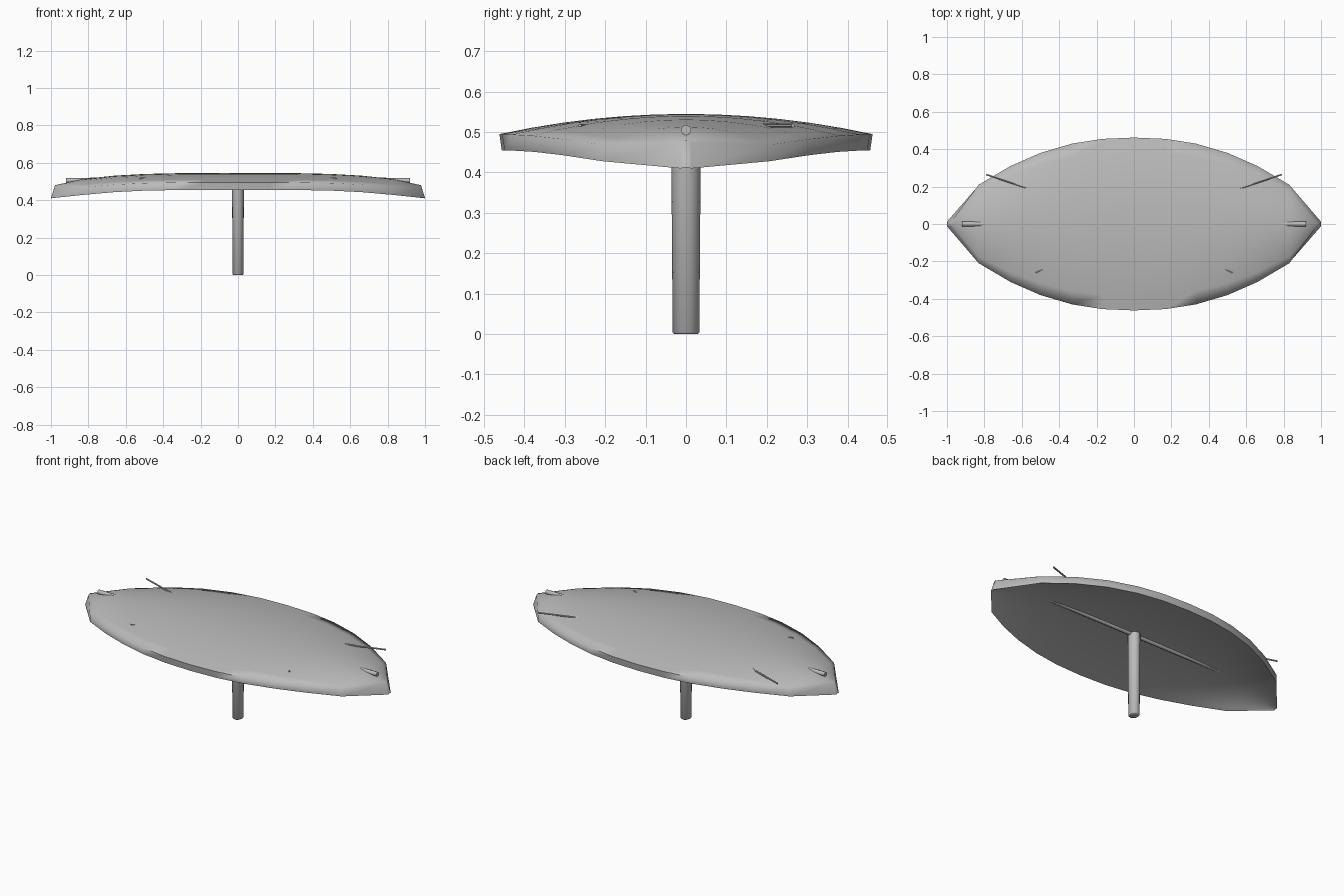
import bpy, bmesh, math
from mathutils import Vector

cube = bpy.data.objects.get("Cube")
if cube:
    bpy.data.objects.remove(cube, do_unlink=True)

grey = bpy.data.materials.new("plain_grey")
grey.use_nodes = True
grey.diffuse_color = (0.5, 0.5, 0.5, 1)
grey.node_tree.nodes["Principled BSDF"].inputs["Base Color"].default_value = grey.diffuse_color


def finish(name, bm, angle):
    bmesh.ops.recalc_face_normals(bm, faces=bm.faces[:])
    mesh = bpy.data.meshes.new(name)
    bm.to_mesh(mesh)
    bm.free()
    mesh.materials.append(grey)
    obj = bpy.data.objects.new(name, mesh)
    bpy.context.collection.objects.link(obj)
    bpy.ops.object.select_all(action='DESELECT')
    obj.select_set(True)
    bpy.context.view_layer.objects.active = obj
    bpy.ops.object.shade_smooth_by_angle(angle=math.radians(angle))
    return obj


def rod(name, start, end, radius, sides):
    start, end = Vector(start), Vector(end)
    axis = end - start
    bm = bmesh.new()
    bmesh.ops.create_cone(bm, cap_ends=True, segments=sides, radius1=radius,
                          radius2=radius, depth=axis.length)
    bm.transform(axis.to_track_quat('Z', 'Y').to_matrix().to_4x4())
    bmesh.ops.translate(bm, verts=bm.verts[:], vec=(start + end) / 2)
    return finish(name, bm, 50)


# Canopy stations: x, half width, crown height, rim top, underside crown, rim bottom
half = [
    (0.00, 0.462, 0.545, 0.495, 0.505, 0.455),
    (0.17, 0.455, 0.545, 0.495, 0.505, 0.455),
    (0.33, 0.430, 0.544, 0.494, 0.504, 0.454),
    (0.50, 0.380, 0.540, 0.491, 0.500, 0.451),
    (0.66, 0.310, 0.531, 0.483, 0.491, 0.443),
    (0.83, 0.210, 0.513, 0.469, 0.473, 0.428),
    (1.00, 0.012, 0.480, 0.475, 0.413, 0.410),
]
stations = [(-s[0],) + s[1:] for s in reversed(half[1:])] + half
steps = 12

# Canopy: each cross-section is a closed loop, bridged to the next
bm = bmesh.new()
loops = []
for x, width, crown, rim, under, lip in stations:
    top_x = math.copysign(min(abs(x), 0.978), x)
    ts = [-1 + 2 * i / steps for i in range(steps + 1)]
    top = [bm.verts.new((top_x, t * width, crown - (crown - rim) * t * t)) for t in ts]
    low = [bm.verts.new((x, t * width * 0.987, under - (under - lip) * t * t))
           for t in reversed(ts)]
    loops.append(top + low)
for a, b in zip(loops, loops[1:]):
    for i in range(len(a)):
        j = (i + 1) % len(a)
        bm.faces.new((a[i], a[j], b[j], b[i]))
for loop in (loops[0], loops[-1]):
    for i in range(steps):
        bm.faces.new((loop[i], loop[i + 1], loop[-2 - i], loop[-1 - i]))
finish("canopy", bm, 85)

# Pole: slightly oval and tapered, with a rounded foot
bm = bmesh.new()
bmesh.ops.create_cone(bm, cap_ends=True, segments=16, radius1=0.033, radius2=0.037, depth=0.52)
bmesh.ops.translate(bm, verts=bm.verts[:], vec=(0, 0, 0.26))
bmesh.ops.scale(bm, verts=bm.verts[:], vec=(0.87, 1, 1))
foot = [e for e in bm.edges if all(v.co.z < 0.01 for v in e.verts)]
bmesh.ops.bevel(bm, geom=foot, offset=0.004, segments=1, affect='EDGES')
finish("pole", bm, 50)

# Long rail under the canopy, poking through near both tips
rod("rail", (-0.92, 0, 0.505), (0.92, 0, 0.505), 0.013, 8)

# Thin braces fanning out from the middle
for side, label in ((1, "left"), (-1, "right")):
    rod("back_brace_" + label, (0, 0, 0.517), (side * 0.79, 0.265, 0.516), 0.005, 6)
    rod("front_brace_" + label, (0, 0, 0.517), (side * 0.525, -0.262, 0.515), 0.005, 6)
